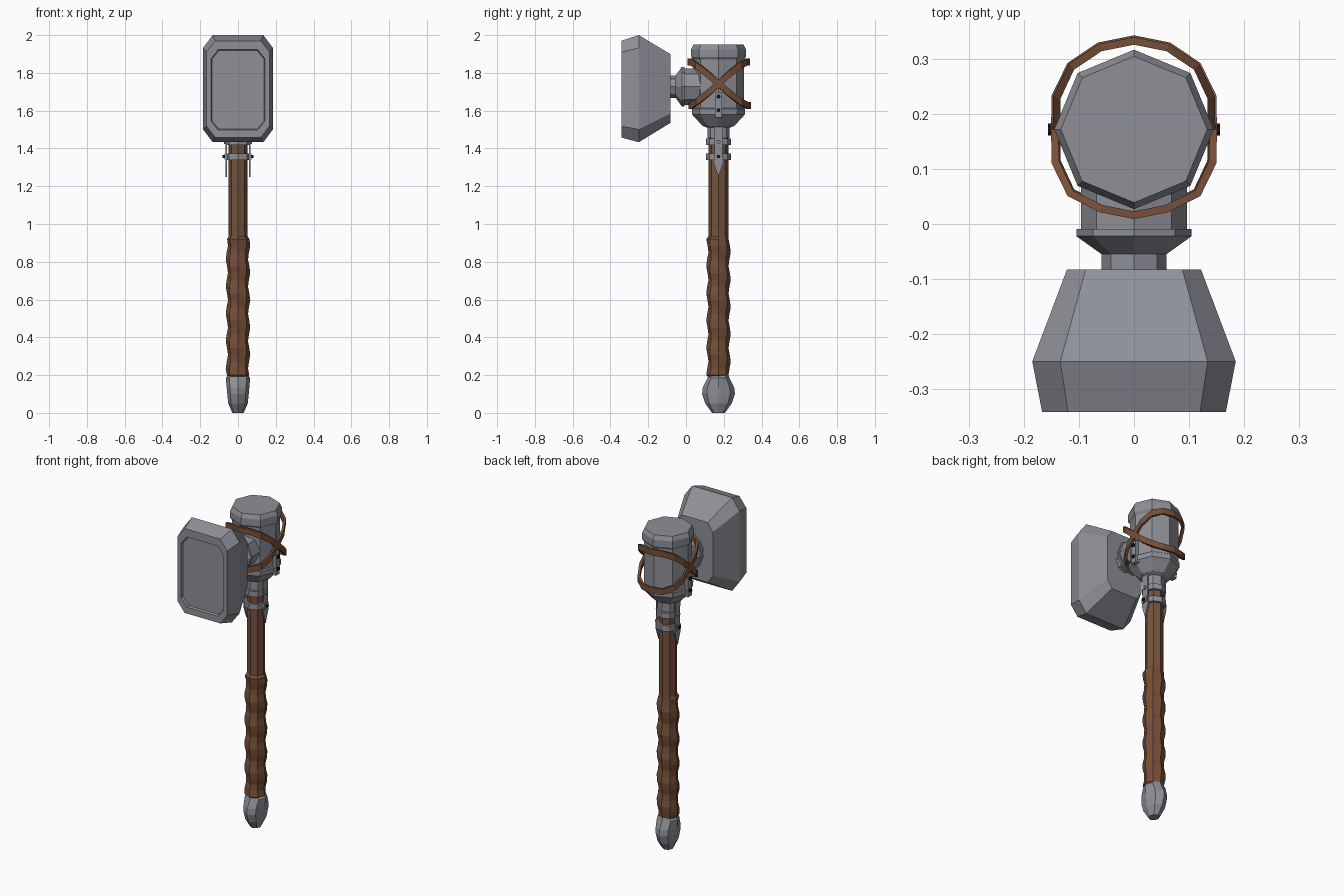
import bpy, bmesh, math
from mathutils import Vector

if "Cube" in bpy.data.objects:
    bpy.data.objects.remove(bpy.data.objects["Cube"])

CY = 0.172  # handle axis in y


def material(name, rgb):
    m = bpy.data.materials.new(name)
    m.diffuse_color = (*rgb, 1)
    m.use_nodes = True
    m.node_tree.nodes["Principled BSDF"].inputs["Base Color"].default_value = m.diffuse_color
    return m


STEEL = material("grey steel", (0.27, 0.28, 0.31))
WOOD = material("brown wood", (0.18, 0.085, 0.048))
LEATHER = material("brown leather", (0.18, 0.078, 0.04))
BLACK = material("black iron", (0.008, 0.008, 0.008))


def loft(name, rings, mat, closed=False):
    """Skin a list of equal-length point rings; cap the ends unless closed."""
    bm = bmesh.new()
    vs = [[bm.verts.new(p) for p in r] for r in rings]
    n = len(vs[0])
    pairs = list(zip(vs, vs[1:])) + ([(vs[-1], vs[0])] if closed else [])
    for a, b in pairs:
        for i in range(n):
            j = (i + 1) % n
            bm.faces.new((a[i], a[j], b[j], b[i]))
    if not closed:
        bm.faces.new(vs[0])
        bm.faces.new(vs[-1])
    bmesh.ops.recalc_face_normals(bm, faces=bm.faces)
    me = bpy.data.meshes.new(name)
    bm.to_mesh(me)
    bm.free()
    me.materials.append(mat)
    ob = bpy.data.objects.new(name, me)
    bpy.context.collection.objects.link(ob)
    return ob


def ngon_z(z, rx, ry, n=8):
    return [(rx * math.cos(2 * math.pi * i / n), CY + ry * math.sin(2 * math.pi * i / n), z)
            for i in range(n)]


def lathe_z(name, profile, mat):
    """profile rows: z, rx, ry"""
    return loft(name, [ngon_z(*p) for p in profile], mat)


def chamfered(y, hx, z0, z1, cx, cz):
    """Rectangle with cut corners in the xz plane."""
    return [(hx, y, z0 + cz), (hx, y, z1 - cz), (hx - cx, y, z1), (-hx + cx, y, z1),
            (-hx, y, z1 - cz), (-hx, y, z0 + cz), (-hx + cx, y, z0), (hx - cx, y, z0)]


# Striking block with recessed front panel
loft("striking_block", [
    chamfered(-0.330, 0.138, 1.502, 1.918, 0.036, 0.045),
    chamfered(-0.342, 0.142, 1.497, 1.923, 0.037, 0.048),
    chamfered(-0.342, 0.167, 1.458, 1.97, 0.047, 0.06),
    chamfered(-0.25, 0.185, 1.433, 2.0, 0.051, 0.068),
    chamfered(-0.083, 0.122, 1.535, 1.90, 0.034, 0.05)], STEEL)

# Neck joining the block to the head barrel
neck = [(-0.09, 0.059), (-0.055, 0.059), (-0.022, 0.105), (-0.009, 0.105),
        (-0.009, 0.096), (0.10, 0.096)]
loft("neck", [[(r * math.cos(math.pi * i / 4), y, 1.727 + r * math.sin(math.pi * i / 4))
               for i in range(8)] for y, r in neck], STEEL)

# Head barrel
barrel = [(1.51, 0.06), (1.52, 0.085), (1.58, 0.14), (1.61, 0.141), (1.615, 0.134),
          (1.87, 0.134), (1.885, 0.145), (1.925, 0.145), (1.95, 0.133)]
lathe_z("head_barrel", [(z, r, r) for z, r in barrel], STEEL)

# Shaft, socket and bands
lathe_z("shaft", [(0.15, 0.05, 0.053), (1.5, 0.05, 0.053)], WOOD)
lathe_z("socket", [(1.455, 0.058, 0.058), (1.53, 0.06, 0.06)], STEEL)
for name, z, r in (("upper_band", 1.435, 0.066), ("lower_band", 1.357, 0.066)):
    lathe_z(name, [(z - 0.017, r, r), (z + 0.017, r, r)], STEEL)

# Wavy wrapped grip
rings = [ngon_z(0.19, 0.05, 0.053)]
for k in range(21):
    z = 0.2 + k * 0.036
    ring = []
    for i in range(8):
        a = math.pi * i / 4
        r = 0.059 + 0.006 * math.cos(2 * math.pi * (z - 0.89) / 0.145 + a)
        ring.append((r * math.cos(a), CY + r * math.sin(a), z))
    rings.append(ring)
rings.append(ngon_z(0.935, 0.05, 0.053))
loft("grip", rings, LEATHER)

# Pommel, wider front to back
lathe_z("pommel", [(0, 0.03, 0.034), (0.05, 0.052, 0.07), (0.1, 0.057, 0.087),
                   (0.135, 0.06, 0.083), (0.185, 0.065, 0.058), (0.2, 0.052, 0.054)], STEEL)

# Side plates and rivets on both sides
shaft_plate = [(-0.024, 1.52), (-0.02, 1.40), (-0.026, 1.325), (0, 1.25),
               (0.026, 1.325), (0.02, 1.40), (0.024, 1.52)]
barrel_plate = [(-0.018, 1.565), (0.018, 1.565), (0.018, 1.70), (-0.018, 1.70)]


def plate(name, outline, x0, x1, mat):
    loft(name, [[(x, CY + y, z) for y, z in outline] for x in (x0, x1)], mat)


for s, side in ((1, "right"), (-1, "left")):
    plate(side + "_shaft_plate", shaft_plate, s * 0.058, s * 0.066, STEEL)
    plate(side + "_barrel_plate", barrel_plate, s * 0.11, s * 0.147, STEEL)
    plate(side + "_band_boss", [(-0.02, 1.342), (0.02, 1.342), (0.02, 1.372), (-0.02, 1.372)],
          s * 0.05, s * 0.072, STEEL)
    for z, x, r, mat in ((1.675, 0.147, 0.011, BLACK), (1.603, 0.147, 0.011, BLACK),
                         (1.357, 0.072, 0.010, BLACK), (1.435, 0.066, 0.012, STEEL)):
        circle = [(r * math.cos(math.pi * i / 3), z + r * math.sin(math.pi * i / 3))
                  for i in range(6)]
        plate(side + "_rivet", circle, s * (x - 0.02), s * (x + 0.009), mat)


# Two leather straps tilted opposite ways, crossing on each side
def strap(name, tilt, extra):
    out = []
    for i in range(16):
        a = 2 * math.pi * i / 16
        s = math.sin(a)
        r = 0.148 + 0.02 * min(1, abs(s) / 0.7) - (0.008 if s < -0.8 else 0) + extra
        h = max(-1, min(1, s / 0.85))
        z = 1.743 + tilt * 0.115 * h
        w = 0.018 + 0.004 * (1 - abs(h))
        d = Vector((math.cos(a), s, 0))
        c = Vector((0, CY, z))
        out.append([c + d * (r + o) + Vector((0, 0, v * w))
                    for o, v in ((0, -1), (0, 1), (-0.014, 1), (-0.014, -1))])
    loft(name, out, LEATHER, closed=True)


strap("strap_front_low", 1, 0)
strap("strap_front_high", -1, 0.003)
